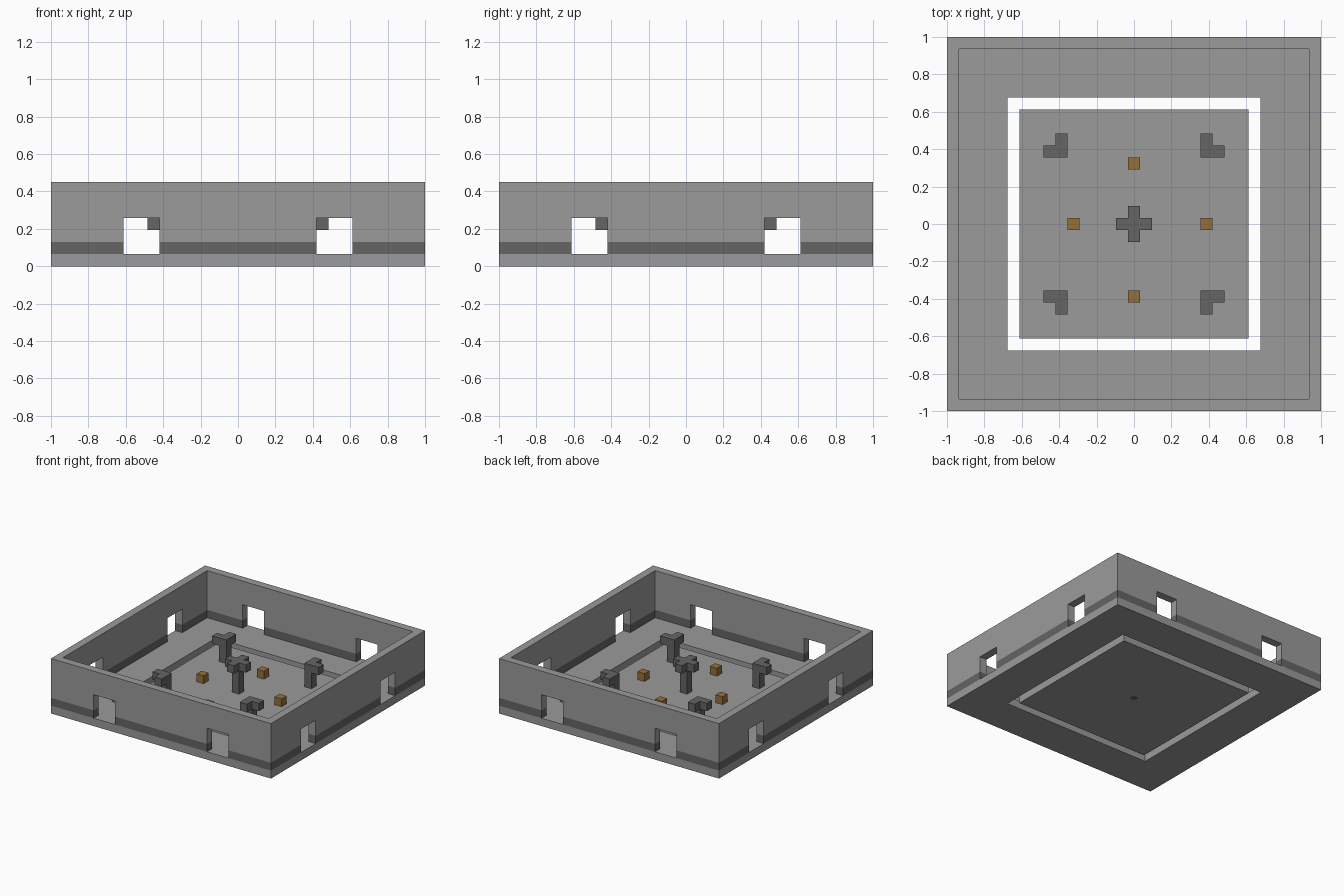
import bpy, bmesh
from math import sin, cos, pi
from itertools import product
from mathutils import Matrix, Vector

if "Cube" in bpy.data.objects:
    bpy.data.objects.remove(bpy.data.objects["Cube"])

U = 2 / 31  # one building block; the tray is 31 blocks wide


def material(name, rgb):
    m = bpy.data.materials.new(name)
    m.use_nodes = True
    m.diffuse_color = (*rgb, 1)
    m.node_tree.nodes["Principled BSDF"].inputs["Base Color"].default_value = (*rgb, 1)
    return m


STONE = material("stone grey", (0.328, 0.328, 0.328))
DARK = material("dark grey", (0.13, 0.13, 0.13))
WOOD = material("wood brown", (0.305, 0.162, 0.042))


def finish(name, bm, mats, at=(0, 0, 0)):
    bmesh.ops.remove_doubles(bm, verts=bm.verts, dist=1e-4)
    bmesh.ops.scale(bm, vec=(U, U, U), verts=bm.verts)
    mesh = bpy.data.meshes.new(name)
    bm.to_mesh(mesh)
    bm.free()
    for m in mats:
        mesh.materials.append(m)
    ob = bpy.data.objects.new(name, mesh)
    ob.location = Vector(at) * U
    bpy.context.collection.objects.link(ob)
    return ob


def blocks(name, breaks, solid, mats, paint=lambda c, n: 0, at=(0, 0, 0)):
    """Skin of all grid cells whose centre is solid, coloured by paint(centre, normal)."""
    bm = bmesh.new()
    cells = {}
    for idx in product(*(range(len(b) - 1) for b in breaks)):
        centre = [(b[i] + b[i + 1]) / 2 for b, i in zip(breaks, idx)]
        if solid(*centre):
            cells[idx] = centre
    for idx, centre in cells.items():
        for axis, side in product(range(3), (0, 1)):
            near = list(idx)
            near[axis] += 2 * side - 1
            if tuple(near) in cells:
                continue
            a, b = (axis + 1) % 3, (axis + 2) % 3
            verts = []
            for da, db in ((0, 0), (1, 0), (1, 1), (0, 1)):
                p = list(idx)
                p[axis] += side
                p[a] += da
                p[b] += db
                verts.append(bm.verts.new([br[i] for br, i in zip(breaks, p)]))
            face = bm.faces.new(verts if side else verts[::-1])
            normal = [0, 0, 0]
            normal[axis] = 2 * side - 1
            face.material_index = paint(centre, normal)
    return finish(name, bm, mats, at)


# Tray: floor with a square moat, walls with two windows per side
half = [6.5, 9.5, 10.5, 14.1, 14.5, 15.5]
grid = [-v for v in reversed(half)] + half


def tray_solid(x, y, z):
    far, near = max(abs(x), abs(y)), min(abs(x), abs(y))
    if z < 1:
        return not 9.5 < far < 10.5
    window = 6.5 < near < 9.5 and z < 4
    return far > 14.5 and not window


def tray_paint(c, n):
    # Dark course just above the floor, stopping short of the outer corners
    if not 1 < c[2] < 2 or n[2]:
        return 0
    along, across = (c[1], c[0]) if n[0] else (c[0], c[1])
    outward = across * (n[0] + n[1]) > 15
    return 0 if outward and abs(along) > 14.1 else 1


blocks("tray", (grid, grid, [0, 1, 2, 4, 7]), tray_solid, [STONE, DARK], tray_paint)

# Rounded ends of the outer dark course
bm = bmesh.new()
for turn, end in product(range(4), (-1, 1)):
    spin = Matrix.Rotation(turn * pi / 2, 3, "Z")
    arc = [pi * i / 12 - pi / 2 for i in range(13)]
    pts = [Vector((end * (14.1 + cos(t) / 2), -15.515, 1.5 + sin(t) / 2)) for t in arc]
    bm.faces.new([bm.verts.new(spin @ p) for p in pts[::end]])
finish("band_ends", bm, [DARK])

# Small round mark under the floor
bm = bmesh.new()
bmesh.ops.create_circle(bm, cap_ends=True, segments=20, radius=0.45,
                        matrix=Matrix.Translation((0, 0, -0.015)) @ Matrix.Rotation(pi, 4, "X"))
finish("underside_mark", bm, [DARK])


# Pillars: a post whose top block carries side arms
def pillar(name, x, y, height, arms):
    def solid(cx, cy, cz):
        top = cz > height - 1
        return (cx, cy) == (0, 0) or (top and (cx, cy) in arms)
    span = [-1.5, -0.5, 0.5, 1.5]
    blocks(name, (span, span, [1, height - 1, height]), solid, [DARK], at=(x, y, 0))


pillar("centre_pillar", 0, 0, 5, [(1, 0), (-1, 0), (0, 1), (0, -1)])
for sx, sy in product((-1, 1), (-1, 1)):
    name = ("front_" if sy < 0 else "back_") + ("right" if sx < 0 else "left")
    pillar(name + "_pillar", 6 * sx, 6 * sy, 4, [(sx, 0), (0, sy)])

# Loose crates around the centre
unit = [-0.5, 0.5]
for name, x, y in (("back", 0, 5), ("right", -5, 0), ("left", 6, 0), ("front", 0, -6)):
    blocks(name + "_crate", (unit, unit, [1, 2]), lambda *c: True, [WOOD], at=(x, y, 0))
